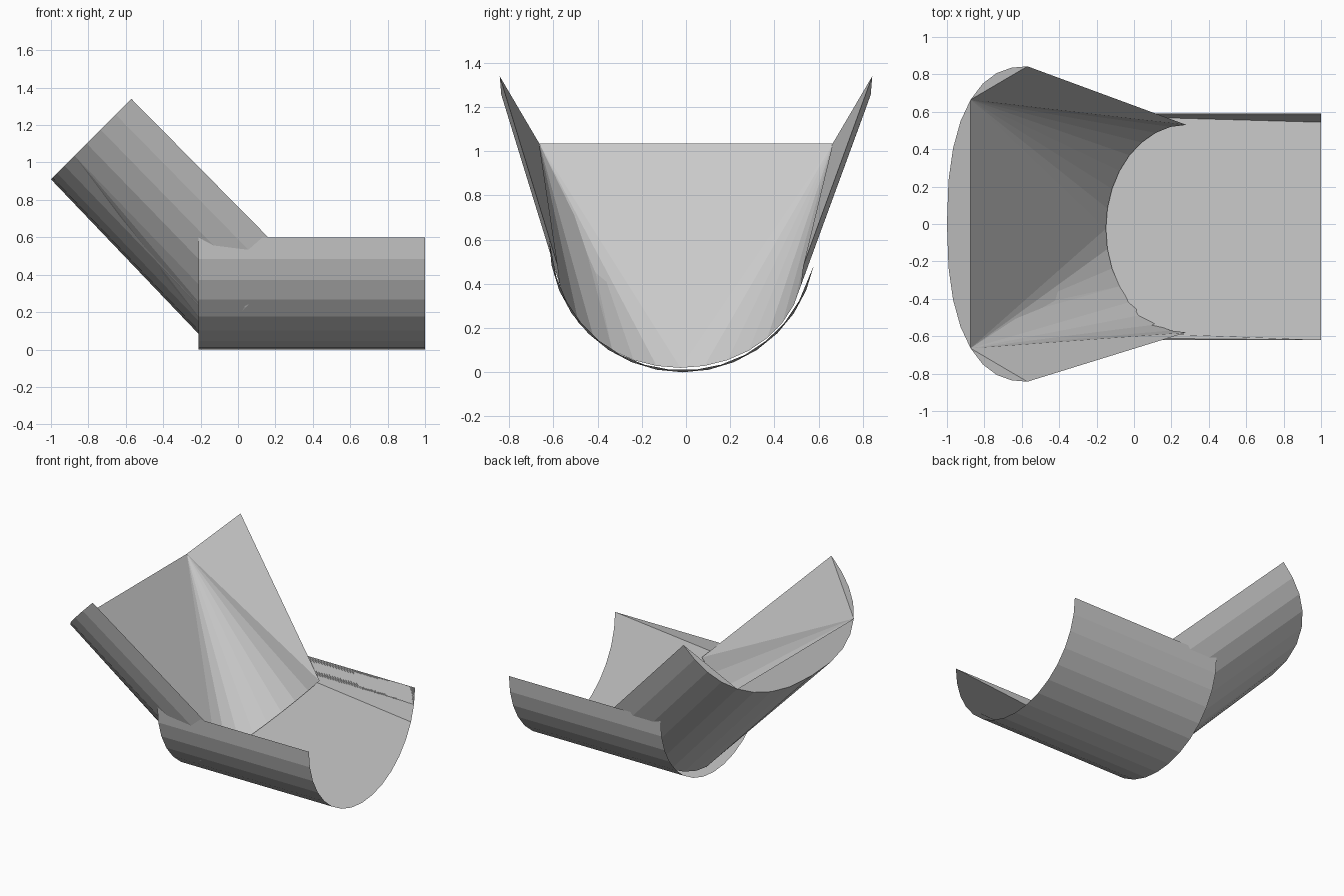
import bpy
from math import sin, cos, pi

if "Cube" in bpy.data.objects:
    bpy.data.objects.remove(bpy.data.objects["Cube"])

N = 16  # flat sides around each half pipe


def half_ring(rim, bottom, y_mid, half_width, power=2.0):
    """Half-round section hanging from rim (x, z) down to bottom (x, z)."""
    pts = []
    for k in range(N + 1):
        a = pi * k / N
        s = sin(a)
        side = max(0.0, 1 - s ** power) ** (1 / power)
        y = y_mid + half_width * (side if cos(a) > 0 else -side)
        pts.append((rim[0] + (bottom[0] - rim[0]) * s, y,
                    rim[1] + (bottom[1] - rim[1]) * s))
    return pts


def make(name, verts, faces):
    mesh = bpy.data.meshes.new(name)
    mesh.from_pydata(verts, [], faces)
    mesh.update()
    obj = bpy.data.objects.new(name, mesh)
    bpy.context.collection.objects.link(obj)
    return obj


M = N + 1
# Outer walls join ring A (0..N) to ring B (M..M+N)
walls = [(k, k + 1, M + k + 1, M + k) for k in range(N)]

# Level trough: outer walls with one big face lining the inside
level = (half_ring((-0.21, 0.6), (-0.21, 0), -0.015, 0.605)
         + half_ring((1, 0.6), (1, 0), -0.015, 0.605))
lining = tuple(range(N, -1, -1)) + tuple(range(M, M + M))
make("level_trough", level, walls + [lining])

# Sloping trough: flared upper mouth, narrower lower end
slope = (half_ring((-0.57, 1.34), (-1, 0.91), 0, 0.843, 2.4)
         + half_ring((0.28, 0.48), (-0.15, 0.02), -0.025, 0.555))
q, h = N // 4, N // 2
inner = [tuple(range(q, -1, -1)), tuple(range(N - q, q - 1, -1)),
         tuple(range(N, N - q - 1, -1)),           # filled corners of the mouth
         (0, q, M), (N - q, N, M + N), (q, N - q, M + h)]
inner += [(q, M + k + 1, M + k) for k in range(h)]
inner += [(N - q, M + k + 1, M + k) for k in range(h, N)]
make("sloping_trough", slope, walls + inner)
